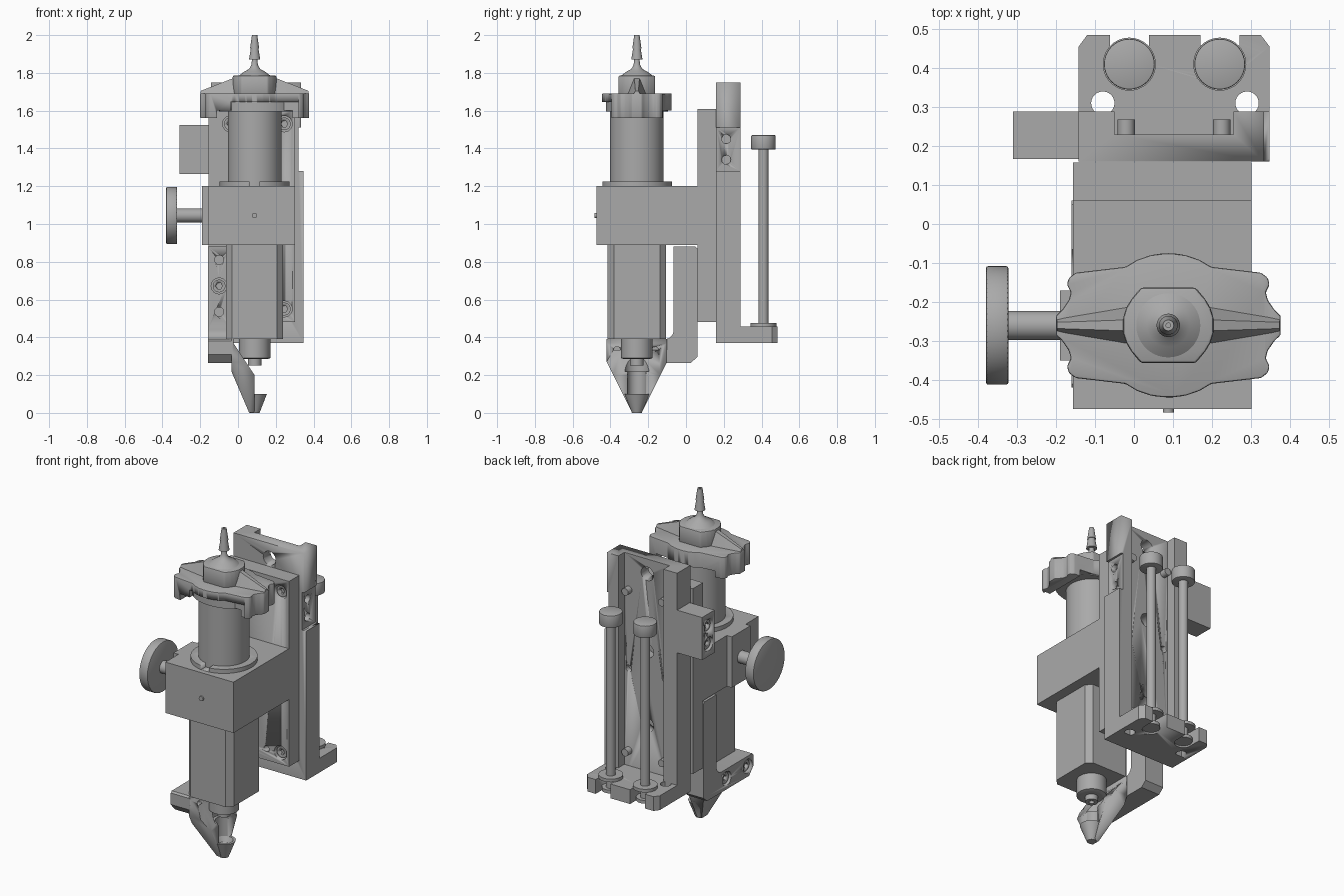
import bpy, bmesh, math
from mathutils import Vector

if "Cube" in bpy.data.objects:
    bpy.data.objects.remove(bpy.data.objects["Cube"], do_unlink=True)

grey = bpy.data.materials.new("machined grey")
grey.use_nodes = True
COLOUR = (0.4, 0.4, 0.4, 1)
grey.diffuse_color = COLOUR
grey.node_tree.nodes["Principled BSDF"].inputs["Base Color"].default_value = COLOUR
AX, AY = 0.088, -0.26      # axis of the dispenser


def finish(name, bm):
    bmesh.ops.recalc_face_normals(bm, faces=bm.faces)
    mesh = bpy.data.meshes.new(name)
    bm.to_mesh(mesh)
    bm.free()
    mesh.materials.append(grey)
    obj = bpy.data.objects.new(name, mesh)
    bpy.context.collection.objects.link(obj)
    activate(obj)
    bpy.ops.object.shade_smooth_by_angle(angle=math.radians(35))
    return obj


def activate(obj):
    bpy.ops.object.select_all(action='DESELECT')
    obj.select_set(True)
    bpy.context.view_layer.objects.active = obj


def prism(name, pts, axis, lo, hi, bevel=0):
    """Extrude a 2D outline along an axis; the outline uses the other two axes in order."""
    bm = bmesh.new()
    verts = []
    for p in pts:
        co = list(p)
        co.insert("xyz".index(axis), lo)
        verts.append(bm.verts.new(co))
    face = bm.faces.new(verts)
    out = bmesh.ops.extrude_face_region(bm, geom=[face])["geom"]
    step = Vector([hi - lo if a == axis else 0 for a in "xyz"])
    bmesh.ops.translate(bm, vec=step, verts=[g for g in out if isinstance(g, bmesh.types.BMVert)])
    bmesh.ops.recalc_face_normals(bm, faces=bm.faces)
    if bevel:
        bmesh.ops.bevel(bm, geom=bm.edges[:], offset=bevel, segments=2, profile=0.5, affect='EDGES')
    return finish(name, bm)


def box(name, x, y, z, bevel=0):
    return prism(name, [(x[0], y[0]), (x[1], y[0]), (x[1], y[1]), (x[0], y[1])], "z", *z, bevel)


def circle(c, r, n=40, squash=1):
    return [(c[0] + r * math.cos(2 * math.pi * i / n), c[1] + r * squash * math.sin(2 * math.pi * i / n))
            for i in range(n)]


def rod(name, axis, centre, r, lo, hi, bevel=0, n=40):
    return prism(name, circle(centre, r, n), axis, lo, hi, bevel)


def lathe(name, profile):
    """Spin (radius, height) points around the dispenser axis."""
    bm = bmesh.new()
    vs = [bm.verts.new((AX + r, AY, z)) for r, z in profile]
    es = [bm.edges.new(e) for e in zip(vs, vs[1:])]
    bmesh.ops.spin(bm, geom=vs + es, cent=(AX, AY, 0), axis=(0, 0, 1), angle=2 * math.pi, steps=40)
    bmesh.ops.remove_doubles(bm, verts=bm.verts, dist=0.0001)
    return finish(name, bm)


def combine(obj, other, operation='DIFFERENCE'):
    other.hide_render = True
    mod = obj.modifiers.new("cut", 'BOOLEAN')
    mod.object, mod.operation, mod.solver = other, operation, 'EXACT'
    activate(obj)
    bpy.ops.object.modifier_apply(modifier=mod.name)
    bpy.data.objects.remove(other, do_unlink=True)


def drill(obj, axis, centre, r, lo, hi):
    combine(obj, rod("cutter", axis, centre, r, lo, hi, n=24))


def screw(name, obj, axis, centre, face, inward, r=0.042):
    """Counterbored socket screw, sunk into a face."""
    a, b = sorted((face - inward * 0.01, face + inward * 0.04))
    drill(obj, axis, centre, r, a, b)
    a, b = sorted((face + inward * 0.012, face + inward * 0.045))
    head = rod(name, axis, centre, r * 0.8, a, b)
    a, b = sorted((face, face + inward * 0.03))
    combine(head, rod("socket", axis, centre, r * 0.42, a, b, n=6))


def mirrored(quadrant):
    """Complete a quarter outline, listed from +x to +y, around the dispenser axis."""
    half = quadrant + [(-x, y) for x, y in reversed(quadrant)]
    full = half + [(-x, -y) for x, y in half]
    return [(AX + x, AY + y) for x, y in full]


# Rear channel column
column = prism("rear_column", [(-0.142, 0.16), (0.348, 0.16), (0.348, 0.288), (0.255, 0.288),
                               (0.255, 0.23), (-0.05, 0.23), (-0.05, 0.288), (-0.142, 0.288)], "z", 0.37, 1.75)
combine(column, box("recess", (0.333, 0.4), (0.1, 0.3), (1.28, 1.8)))
combine(column, box("recess", (0.32, 0.4), (0.1, 0.3), (1.28, 1.51)))
for z in (1.66, 1.19, 0.74):
    drill(column, "y", (0.1, z), 0.042, 0.1, 0.3)
for z in (1.45, 1.34):
    drill(column, "x", (0.213, z), 0.024, 0.29, 0.4)
for x in (-0.02, 0.225):
    drill(column, "y", (x, 1.05), 0.02, 0.2, 0.3)
    for z in (0.55, 1.53):
        rod("rear_stud", "y", (x, z), 0.022, 0.2, 0.268)

# Foot of the column with slots for the long bolts
foot = prism("column_foot", [(-0.142, 0.16), (0.348, 0.16), (0.348, 0.455), (0.325, 0.485),
                             (-0.12, 0.485), (-0.142, 0.455)], "z", 0.37, 0.457)
for x in (-0.08, 0.29):
    drill(foot, "z", (x, 0.31), 0.03, 0.3, 0.5)
for x in (-0.012, 0.22):
    combine(foot, box("slot", (x - 0.05, x + 0.05), (0.41, 0.5), (0.3, 0.5)))
    drill(foot, "z", (x, 0.41), 0.05, 0.3, 0.5)
    c = (x, 0.41)
    rod("bolt_shaft", "z", c, 0.027, 0.38, 1.41)
    rod("bolt_head", "z", c, 0.065, 1.395, 1.47, 0.004)
    rod("bolt_collar", "z", c, 0.068, 0.457, 0.476)
    rod("bolt_lower_flange", "z", c, 0.05, 0.38, 0.4)

# Side stop block
stop = box("side_stop_block", (-0.31, -0.14), (0.167, 0.288), (1.265, 1.525))
for z in (1.45, 1.34):
    screw("stop_screw", stop, "x", (0.225, z), -0.31, 1)

# Sliding plate and clamp block
plate = box("sliding_plate", (-0.157, 0.302), (0.06, 0.158), (0.48, 1.61))
for x in (-0.04, 0.245):
    for z in (0.55, 1.53):
        screw("plate_screw", plate, "y", (x, z), 0.06, 1)
drill(plate, "y", (0.15, 0.55), 0.018, 0, 0.1)
box("clamp_block", (-0.157, 0.302), (-0.475, 0.07), (0.89, 1.2))
box("clamp_boss", (-0.19, -0.15), (-0.35, -0.17), (0.89, 1.2))
rod("front_pin", "y", (AX, 1.045), 0.014, -0.484, -0.46)

# Clamp knob
rod("knob_shaft", "x", (AY, 1.045), 0.037, -0.33, -0.18)
rod("knob_disc", "x", (AY, 1.045), 0.152, -0.38, -0.322, 0.006, 64)

# Syringe barrel and split ring
rod("barrel", "z", (AX, AY), 0.142, 1.19, 1.65, n=64)
ring = rod("split_ring", "z", (AX, AY), 0.185, 1.19, 1.225, n=64)
combine(ring, box("gap", (0.062, 0.113), (-0.5, AY), (1.201, 1.3)))
prism("barrel_flange", circle((0.105, AY), 0.205, 48, 0.8), "z", 1.595, 1.645)

# Winged cap
wing = [(0.288, 0.025), (0.272, 0.04), (0.255, 0.065), (0.25, 0.085), (0.26, 0.105), (0.255, 0.122),
        (0.238, 0.135), (0.11, 0.15), (0.08, 0.168), (0.045, 0.18), (0.015, 0.184)]
cap = prism("winged_cap", mirrored(wing), "z", 1.56, 1.692, 0.005)
combine(cap, box("underside", (AX - 0.2, AX + 0.2), (-0.5, 0), (1.5, 1.6)))
combine(cap, rod("underside", "z", (AX, AY), 0.165, 1.5, 1.65))
combine(cap, box("thumb_opening", (-0.04, 0.32), (-0.5, AY - 0.12), (1.5, 1.645)))
for side in (-1, 1):       # sloping ridges on the cap
    bm = bmesh.new()
    for dx, dy, z in ((0.287, 0.02, 1.68), (0.285, 0.008, 1.705), (0.08, 0.055, 1.68), (0.08, 0.015, 1.785)):
        for s in (-1, 1):
            bm.verts.new((AX + side * dx, AY + s * dy, z))
    bmesh.ops.convex_hull(bm, input=bm.verts)
    finish("cap_ridge", bm)
hub = mirrored([(0.116, 0.02), (0.108, 0.045), (0.095, 0.067), (0.07, 0.097)])
prism("cap_hub", hub, "z", 1.68, 1.786, 0.008)
lathe("hose_barb", [(0, 1.77), (0.09, 1.78), (0.055, 1.807), (0.03, 1.82), (0.018, 1.84), (0.014, 1.87),
                    (0.03, 1.87), (0.02, 1.93), (0.024, 1.93), (0.014, 2.0), (0.006, 2.0), (0.006, 1.9), (0, 1.9)])

# Lower body with chamfered corners
prism("lower_body", mirrored([(0.151, 0.122), (0.119, 0.155)]), "z", 0.39, 0.9)

# Support bracket beside the body
fillet = [(-0.115 + 0.05 * math.cos(a), 0.44 - 0.05 * math.sin(a))
          for a in [i * math.pi / 12 for i in range(7)]]
bracket = prism("support_bracket", [(0.06, 0.87), (0.05, 0.88), (-0.065, 0.88)] + fillet +
                [(-0.41, 0.39), (-0.42, 0.38), (-0.42, 0.31), (-0.38, 0.265), (0.025, 0.265), (0.06, 0.295)],
                "x", -0.16, -0.033)
screw("bracket_screw", bracket, "y", (-0.1, 0.672), -0.065, 1)
for z in (0.81, 0.535):
    drill(bracket, "y", (-0.1, z), 0.024, -0.1, -0.03)
for y in (-0.365, -0.165):
    screw("foot_screw", bracket, "x", (y, 0.33), -0.16, 1)

# Tapered guide below the body, hollowed around the nozzle
guide = prism("nozzle_guide", [(-0.035, 0.392), (-0.035, 0.22), (0.058, 0.003), (AX, 0.003),
                               (AX, 0.2), (-0.025, 0.37), (-0.025, 0.392)], "y", -0.5, 0)
combine(guide, prism("guide_outline", [(-0.42, 0.4), (-0.42, 0.27), (-0.285, 0), (-0.235, 0),
                                       (-0.1, 0.27), (-0.1, 0.4)], "x", -0.1, 0.2), 'INTERSECT')
drill(guide, "z", (AX, AY), 0.05, 0.07, 0.25)
drill(guide, "z", (AX, AY), 0.066, 0.22, 0.4)
for y in (-0.365, -0.165):
    drill(guide, "x", (y, 0.33), 0.02, -0.03, 0)
lathe("guide_tip_cup", [(0, 0), (0.026, 0), (0.065, 0.1), (0.05, 0.1), (0.02, 0.04), (0, 0.04)])

# Nozzle
lathe("nozzle", [(0, 0.4), (0.083, 0.4), (0.083, 0.29), (0.065, 0.284), (0.06, 0.284), (0.036, 0.284),
                 (0.036, 0.252), (0.015, 0.252), (0.015, 0.3), (0, 0.3)])
